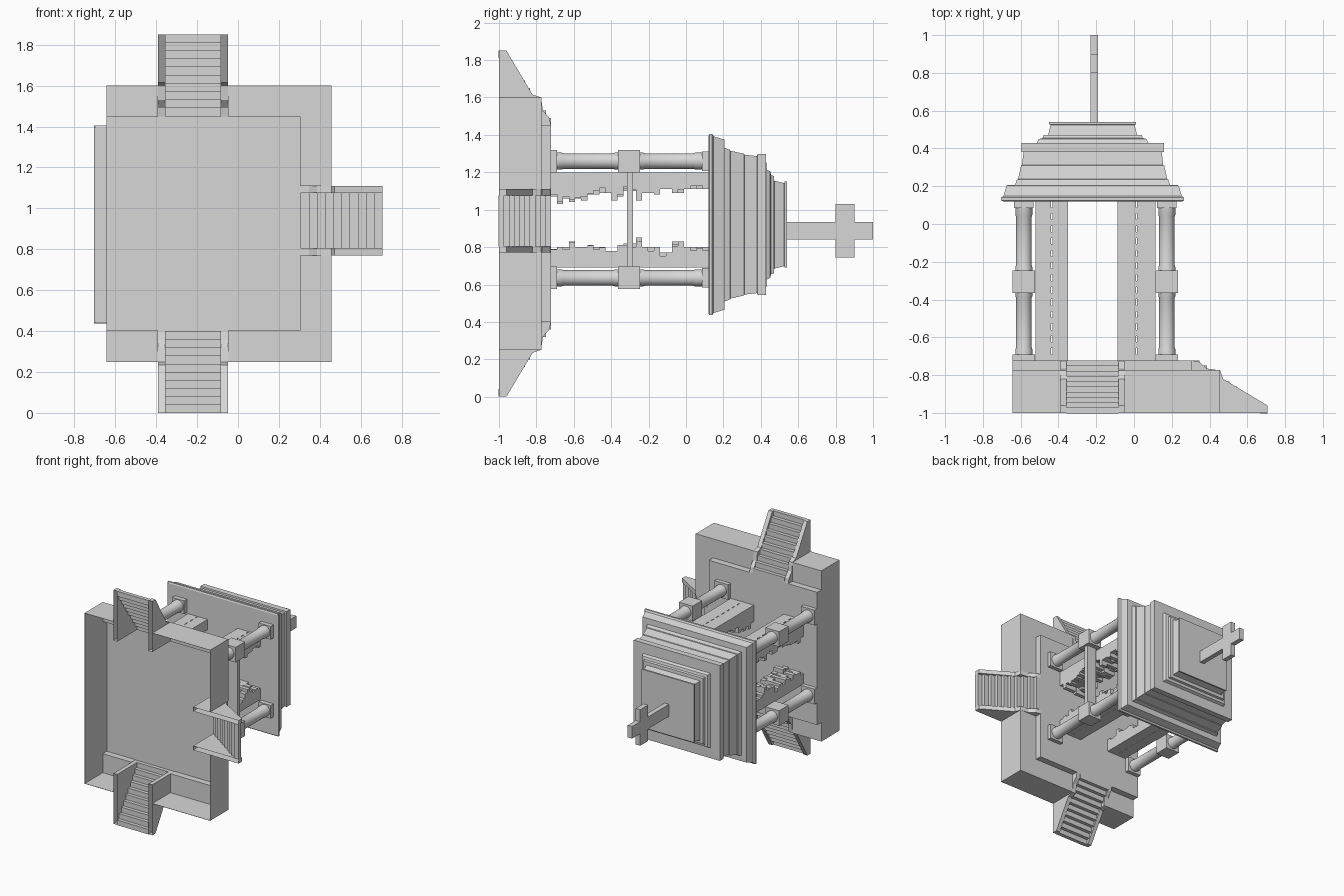
import bpy, bmesh, math, random

cube = bpy.data.objects.get("Cube")
if cube:
    bpy.data.objects.remove(cube, do_unlink=True)

stone = bpy.data.materials.new("grey stone")
stone.use_nodes = True
colour = (0.68, 0.68, 0.68, 1)
stone.diffuse_color = colour
stone.node_tree.nodes["Principled BSDF"].inputs["Base Color"].default_value = colour


def finish(name, bm, smooth=False):
    mesh = bpy.data.meshes.new(name)
    bmesh.ops.recalc_face_normals(bm, faces=bm.faces)
    bm.to_mesh(mesh)
    bm.free()
    mesh.materials.append(stone)
    obj = bpy.data.objects.new(name, mesh)
    bpy.context.collection.objects.link(obj)
    if smooth:
        bpy.ops.object.select_all(action="DESELECT")
        obj.select_set(True)
        bpy.context.view_layer.objects.active = obj
        bpy.ops.object.shade_smooth_by_angle(angle=math.radians(35))


def add_box(bm, x, y, z):
    """Box from three (low, high) spans."""
    for v in bmesh.ops.create_cube(bm, size=1)["verts"]:
        v.co = [(a + b) / 2 + c * (b - a) for (a, b), c in zip((x, y, z), v.co)]


def boxes(name, spans):
    bm = bmesh.new()
    for s in spans:
        add_box(bm, *s)
    finish(name, bm)


def loft(name, profile, cx, cz, sides, smooth=False):
    """Stack of rings along y; profile holds (y, radius or half width)."""
    bm = bmesh.new()
    grow = math.sqrt(2) if sides == 4 else 1
    angles = [2 * math.pi * (i + 0.5) / sides for i in range(sides)]
    rings = [[bm.verts.new((cx + r * grow * math.cos(a), y, cz + r * grow * math.sin(a)))
              for a in angles] for y, r in profile]
    for lo, hi in zip(rings, rings[1:]):
        for i in range(sides):
            j = (i + 1) % sides
            bm.faces.new((lo[i], lo[j], hi[j], hi[i]))
    bm.faces.new(rings[0])
    bm.faces.new(rings[-1])
    finish(name, bm, smooth)


# Hollow base: thin walls, ledge and raised floor, notched at the three stairs
T = 0.002
BOTTOM, LEDGE, FLOOR = -1.0, -0.773, -0.722
X0, X1, Z0, Z1 = -0.643, 0.456, 0.25, 1.60
FX1, FZ0, FZ1 = 0.306, 0.40, 1.45
NX, NZ = (-0.39, -0.05), (0.77, 1.11)


def notched_walls(x1, z0, z1, y):
    spans = [((x1 - T, x1), y, (z0, NZ[0])), ((x1 - T, x1), y, (NZ[1], z1)),
             ((X0, X0 + T), y, (z0, z1))]
    for z in ((z0, z0 + T), (z1 - T, z1)):
        spans += [((X0, NX[0]), y, z), ((NX[1], x1), y, z)]
    return spans


boxes("base_walls", notched_walls(X1, Z0, Z1, (BOTTOM, LEDGE)))
boxes("floor_edge", notched_walls(FX1, FZ0, FZ1, (LEDGE - T, FLOOR)))
boxes("floor", [((X0, FX1), (FLOOR - T, FLOOR), (FZ0, FZ1))])
ledge = [((FX1, X1), (LEDGE - T, LEDGE), z) for z in ((Z0, NZ[0]), (NZ[1], Z1))]
for z in ((Z0, FZ0), (FZ1, Z1)):
    ledge += [(x, (LEDGE - T, LEDGE), z) for x in ((X0, NX[0]), (NX[1], FX1))]
boxes("base_ledge", ledge)

# Stairs: d runs inward from the foot, w across, y upward; cheeks are open below
STEPS, RUN, WIDTH, CHEEK = 10, 0.04, 0.34, 0.033
CHEEK_PROFILE = [(0, -1), (0, -0.96), (0.235, -0.82), (0.25, -0.775), (0.32, -0.765),
                 (0.36, -0.73), (0.40, FLOOR), (0.40, -1)]


def stairs(name, place):
    bm = bmesh.new()
    rise = (FLOOR - BOTTOM) / STEPS
    for w in (0, WIDTH - CHEEK):
        near, far = ([bm.verts.new((d, y, w + k)) for d, y in CHEEK_PROFILE] for k in (0, CHEEK))
        bm.faces.new(near)
        bm.faces.new(far)
        for i in range(len(near) - 1):
            bm.faces.new((near[i], near[i + 1], far[i + 1], far[i]))
    for i in range(STEPS):
        top = BOTTOM + rise * (i + 1)
        add_box(bm, (i * RUN, (i + 1) * RUN), (top - rise * 1.1, top), (CHEEK, WIDTH - CHEEK))
    for v in bm.verts:
        v.co = place(*v.co)
    finish(name, bm)


stairs("lower_stairs", lambda d, y, w: (NX[0] + w, y, d))
stairs("upper_stairs", lambda d, y, w: (NX[0] + w, y, 1.85 - d))
stairs("side_stairs", lambda d, y, w: (0.706 - d, y, NZ[0] + w))

# Columns with square plinth, middle block and capital
ROOF = 0.12
SHAFT = [(FLOOR, 0.046), (-0.665, 0.046), (-0.655, 0.042), (-0.39, 0.042), (-0.38, 0.046),
         (-0.23, 0.046), (-0.22, 0.042), (0.04, 0.042), (0.05, 0.046), (ROOF, 0.046)]
for cx, xname in ((-0.583, "right"), (0.174, "left")):
    for cz, zname in ((0.635, "lower"), (1.26, "upper")):
        tag = f"{xname}_{zname}"
        loft(f"column_{tag}", SHAFT, cx, cz, 24, smooth=True)
        blocks = []
        for y, h in (((FLOOR - T, -0.69), 0.06), ((-0.364, -0.246), 0.06), ((0.085, ROOF), 0.052)):
            blocks.append(((cx - h, cx + h), y, (cz - h, cz + h)))
        boxes(f"column_blocks_{tag}", blocks)

# Crossbar between the two left columns
boxes("crossbar", [((0.132, 0.216), (-0.316, -0.284), (0.68, 1.21))])

# Broken brick piers in running bond; depths in hundredths, one per course
random.seed(4)
UPPER_DEPTH = [13, 17, 14, 16, 14, 15, 12, 12, 11, 11, 15, 13, 10,
               10, 15, 11, 11, 12, 9, 9, 11, 11, 9, 9, 9, 9]
LOWER_DEPTH = [10, 11, 11, 14, 11, 11, 12, 11, 11, 9, 9, 12, 13,
               13, 16, 11, 11, 11, 8, 8, 14, 14, 11, 11, 11, 11]


def pier(name, xs, wall, direction, depths):
    bm = bmesh.new()
    course = (ROOF - FLOOR) / len(depths)
    width = xs[1] - xs[0]
    for k, depth in enumerate(depths):
        cuts, gap = ((0, 0.5, 1), 0.003) if k % 2 else ((0, 0.25, 0.75, 1), 0)
        full = random.randrange(len(cuts) - 1)
        y = FLOOR + k * course
        for n, (a, b) in enumerate(zip(cuts, cuts[1:])):
            d = depth / 100 - (0 if n == full else random.uniform(0, 0.025))
            x = (xs[0] + a * width + (gap if a else 0), xs[0] + b * width - (gap if b < 1 else 0))
            add_box(bm, x, (y, y + course), sorted((wall, wall + direction * d)))
    finish(name, bm)


for xs, tag in (((-0.521, -0.35), "right"), ((-0.088, 0.113), "left")):
    pier(f"brick_pier_{tag}_upper", xs, 1.20, -1, UPPER_DEPTH)
    pier(f"brick_pier_{tag}_lower", xs, 0.69, 1, LOWER_DEPTH)

# Stepped square roof
loft("roof", [(ROOF, 0.475), (0.125, 0.484), (0.14, 0.484), (0.148, 0.472), (0.205, 0.455),
              (0.207, 0.41), (0.235, 0.401), (0.237, 0.395), (0.31, 0.379), (0.312, 0.374),
              (0.38, 0.366), (0.382, 0.377), (0.428, 0.377), (0.43, 0.295), (0.45, 0.285),
              (0.455, 0.265), (0.47, 0.26), (0.472, 0.235), (0.525, 0.222), (0.527, 0.23),
              (0.54, 0.23)], -0.219, 0.92, 4)

# Cross on the roof
CROSS_X = (-0.229, -0.19)
boxes("roof_cross", [(CROSS_X, (0.53, 1.0), (0.84, 0.935)),
                     (CROSS_X, (0.80, 0.90), (0.745, 0.84)),
                     (CROSS_X, (0.80, 0.90), (0.935, 1.03))])
